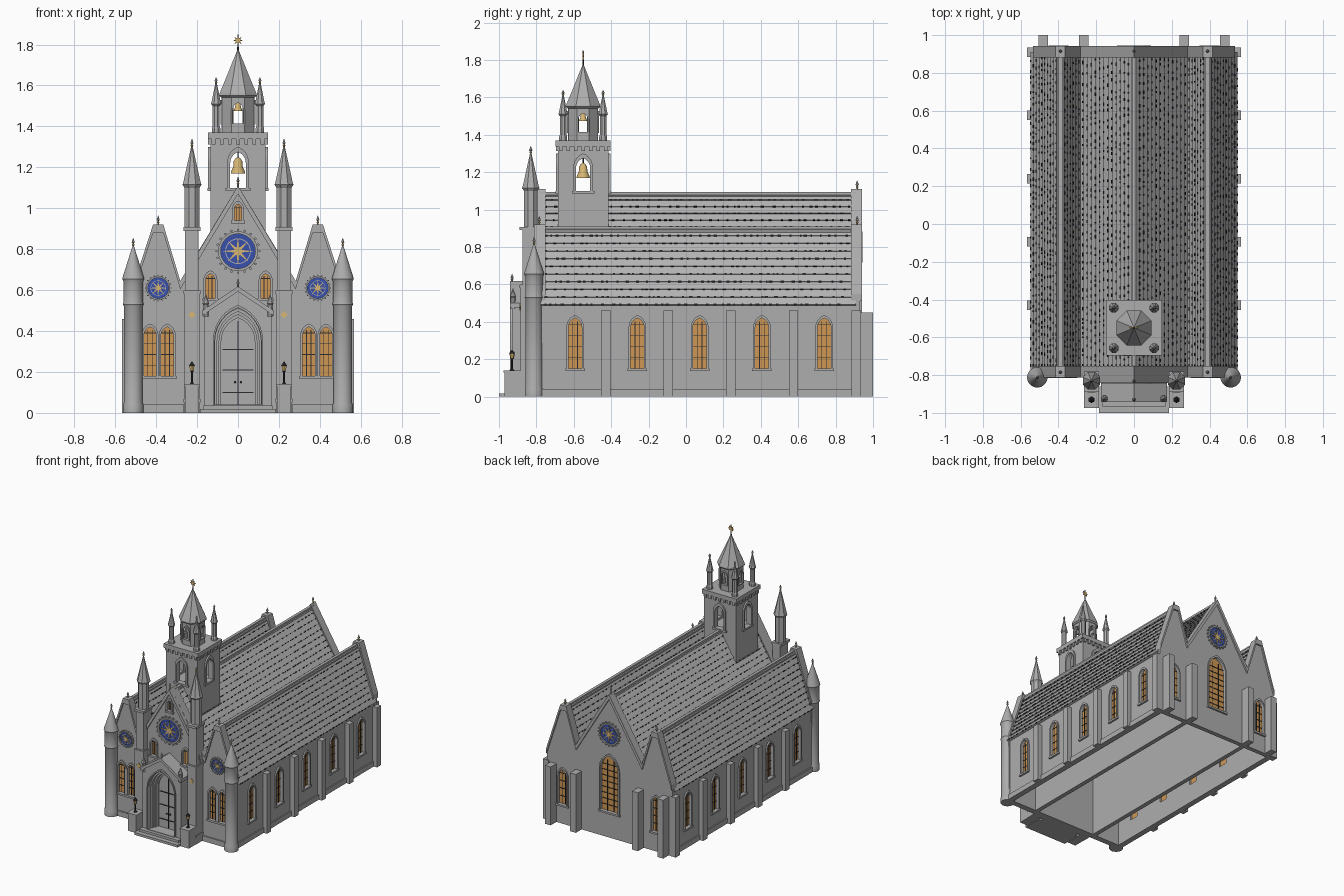
import bpy, bmesh, random
from math import sin, cos, pi, radians, hypot
from mathutils import Matrix, Vector

random.seed(4)
cube = bpy.data.objects.get("Cube")
if cube:
    bpy.data.objects.remove(cube, do_unlink=True)


def material(name, *rgb):
    m = bpy.data.materials.new(name)
    m.use_nodes = True
    m.diffuse_color = (*rgb, 1)
    m.node_tree.nodes["Principled BSDF"].inputs["Base Color"].default_value = (*rgb, 1)
    return m


STONE = material("grey stone", .42, .42, .42)
ROOF = material("roof slate", .45, .45, .45)
DARK = material("dark iron", .025, .025, .028)
GLASS = material("amber glass", .62, .31, .09)
BLUE = material("blue glass", .04, .08, .42)
GOLD = material("gold", .68, .47, .17)


def add(name, mesh, mat):
    mesh.materials.clear()
    mesh.materials.append(mat)
    ob = bpy.data.objects.new(name, mesh)
    bpy.context.collection.objects.link(ob)
    return ob


def boxes(name, matrices, mat):
    bm = bmesh.new()
    for m in matrices:
        bmesh.ops.create_cube(bm, size=1, matrix=m)
    me = bpy.data.meshes.new(name)
    bm.to_mesh(me)
    bm.free()
    return add(name, me, mat)


def box(name, x, y, z, mat=STONE):
    mid = Vector([(a + b) / 2 for a, b in (x, y, z)])
    size = [b - a for a, b in (x, y, z)]
    return boxes(name, [Matrix.Translation(mid) @ Matrix.Diagonal((*size, 1))], mat)


def plate(name, loops, face, out, depth, mat=STONE):
    """Flat outline with holes, extruded inward from `out` in front of a face (x, y, angle)."""
    cu = bpy.data.curves.new(name, 'CURVE')
    cu.dimensions, cu.fill_mode, cu.extrude = '2D', 'BOTH', depth / 2
    for loop in loops:
        sp = cu.splines.new('POLY')
        sp.points.add(len(loop) - 1)
        for p, (u, v) in zip(sp.points, loop):
            p.co = (u, v, 0, 1)
        sp.use_cyclic_u, sp.use_smooth = True, False
    tmp = bpy.data.objects.new(name, cu)
    bpy.context.collection.objects.link(tmp)
    me = bpy.data.meshes.new_from_object(tmp.evaluated_get(bpy.context.evaluated_depsgraph_get()))
    bpy.data.objects.remove(tmp)
    x, y, angle = face
    me.transform(Matrix.Translation((x, y, 0)) @ Matrix.Rotation(radians(angle), 4, 'Z')
                 @ Matrix.Translation((0, depth / 2 - out, 0)) @ Matrix.Rotation(pi / 2, 4, 'X'))
    return add(name, me, mat)


def lathe(name, profile, x, y, sides=8, mat=STONE, smooth=False):
    bm = bmesh.new()
    rings = [[bm.verts.new((x + r * cos(2 * pi * (i + .5) / sides), y + r * sin(2 * pi * (i + .5) / sides), z))
              for i in range(sides)] for r, z in profile]
    for a, b in zip(rings, rings[1:]):
        for i in range(sides):
            j = (i + 1) % sides
            bm.faces.new((a[i], a[j], b[j], b[i]))
    bm.faces.new(rings[0][::-1])
    bm.faces.new(rings[-1])
    me = bpy.data.meshes.new(name)
    bm.to_mesh(me)
    bm.free()
    if smooth:
        me.shade_smooth()
        me.set_sharp_from_angle(angle=radians(35))
    return add(name, me, mat)


def finial(x, y, z, h=.045):
    lathe("finial", [(.006, z - .02), (.004, z + h * .4), (.009, z + h * .5), (.001, z + h)], x, y, 6)
    lathe("finial_knob", [(.003, z + h * .1), (.008, z + h * .25), (.003, z + h * .4)], x, y, 6, GOLD)


def rect(u0, u1, v0, v1):
    return [(u0, v0), (u1, v0), (u1, v1), (u0, v1)]


def arch(w, z0, z1, u=0):
    side = [(1.5 * cos(i * .205) - .5, 1.5 * sin(i * .205)) for i in range(7)]
    s = z1 - 1.414 * w
    return ([(u - w, z0), (u + w, z0)] + [(u + w * a, s + w * b) for a, b in side]
            + [(u - w * a, s + w * b) for a, b in side[-2::-1]])


def circle(r, z, u=0, n=32, r2=None):
    return [(u + q * sin(2 * pi * i / n), z + q * cos(2 * pi * i / n))
            for i in range(n) for q in [r if i % 2 == 0 or r2 is None else r2]]


def window(face, out, u, w, z0, z1):
    """Recessed glass with lattice, moulded arch and sill; returns the wall opening."""
    hole = arch(w, z0, z1, u)
    plate("window_glass", [hole], face, out - .014, .008, GLASS)
    plate("window_arch", [arch(w + .011, z0 - .004, z1 + .016, u), hole], face, out + .01, .02)
    plate("window_sill", [rect(u - w - .016, u + w + .016, z0 - .014, z0)], face, out + .014, .014)
    for k in (-1, 1):
        c = u + k * w * .36
        plate("window_bar", [rect(c - .002, c + .002, z0, z1 - w * .5)], face, out - .01, .004, DARK)
    rows = max(2, round((z1 - z0) / .05))
    for k in range(1, rows):
        c = z0 + (z1 - w - z0) * k / (rows - 1)
        plate("window_crossbar", [rect(u - w, u + w, c - .002, c + .002)], face, out - .01, .004, DARK)
    return hole


def rose(face, out, u, z, r):
    plate("rose_glass", [circle(r, z, u)], face, out + .004, .005, BLUE)
    plate("rose_ring", [circle(r * 1.12, z, u), circle(r * .97, z, u)], face, out + .014, .016)
    plate("rose_tracery", [circle(r * .72, z, u), circle(r * .67, z, u)], face, out + .007, .005)
    plate("rose_star", [circle(r * .85, z, u, 16, r * .2)], face, out + .01, .008, GOLD)
    for x, y in circle(r * 1.2, z, u, 20):
        plate("rose_stud", [circle(r * .07, y, x, 6)], face, out + .012, .014)


def coping(top, face, out, depth, drop=.04):
    plate("gable_coping", [top + [(u, v - drop) for u, v in top[::-1]]], face, out, depth)


FRONT, NAVE, BACK = (0, -.8, 0), (0, -.83, 0), (0, .93, 180)
SIDES = (.53, 0, 90), (-.53, 0, -90)

# Gabled end walls
half = [(.535, .55), (.415, .92), (.365, .92), (.282, .645), (0, 1.11)]
top = half + [(-u, v) for u, v in half[-2::-1]]
outline = [(-.53, 0), (.53, 0)] + top
holes = [window(FRONT, 0, s * u, .03, .18, .42) for s in (1, -1) for u in (.43, .346)]
plate("front_wall", [outline] + holes, FRONT, 0, .035)
holes = [window(BACK, 0, s * .4, .037, .15, .42) for s in (1, -1)] + [window(BACK, 0, 0, .075, .2, .63)]
plate("back_wall", [outline] + holes, BACK, 0, .035)
for face in FRONT, BACK:
    coping(top, face, .012, .06)
rose(BACK, 0, 0, .8, .075)
for s in (1, -1):
    rose(FRONT, 0, s * .39, .61, .052)

# Nave front with its gable
holes = [window(NAVE, 0, s * .135, .023, .56, .68) for s in (1, -1)] + [window(NAVE, 0, 0, .018, .94, 1.02)]
gable = [(.26, .676), (0, 1.11), (-.26, .676)]
plate("nave_front", [[(-.26, 0), (.26, 0)] + gable] + holes, NAVE, 0, .04)
coping(gable, NAVE, .012, .06)
rose(NAVE, 0, 0, .79, .087)

# Side walls, inner walls, buttresses and plinths
for s, face in zip((1, -1), SIDES):
    holes = [window(face, 0, s * (.073 + k * .333), .036, .15, .42) for k in range(-2, 3)]
    plate("side_wall", [rect(-.93, .78, 0, .52) if s < 0 else rect(-.78, .93, 0, .52)] + holes, face, 0, .035)
    box("inner_wall", (s * .27 - .017, s * .27 + .017), (-.78, .92), (0, .6))
    box("plinth", (s * .5345 - .0045, s * .5345 + .0045), (-.78, .93), (0, .04))
    for k in range(5):
        y = -.43 + k * .335
        box("side_buttress", sorted((s * .52, s * .567)), (y - .025, y + .025), (0, .46))
    for x in (.265, .48):
        box("back_buttress", (s * x - .025, s * x + .025), (.91, 1), (0, .45))
    box("front_plinth", (s * .365 - .1, s * .365 + .1), (-.81, -.8), (0, .04))
    for x, z in ((.39, .92), (0, 1.11)):
        finial(s * x, .915, z)
    finial(s * .39, -.785, .92)
finial(0, -.83, 1.11)

# Stepped slate roofs with dark gaps under the slates
chips = []


def slope(low, high):
    a, b = Vector(low), Vector(high)
    d = (b - a).normalized()
    n = Vector((-d.y, d.x)) if d.x > 0 else Vector((d.y, -d.x))
    rows = round((b - a).length / .042)
    pts = []
    for i in range(rows):
        p = a.lerp(b, i / rows) + n * .008
        pts += [p, a.lerp(b, (i + 1) / rows)]
        y = -.75
        while y < .88:
            size = random.uniform(.008, .02)
            m = Matrix(((d.x, 0, n.x, p.x), (0, 1, 0, y), (d.y, 0, n.y, p.y), (0, 0, 0, 1)))
            chips.append(m @ Matrix.Diagonal((.007, size, .006, 1)))
            y += size + random.uniform(.01, .05)
    plate("slate_roof", [[tuple(p) for p in pts + [b - n * .02, a - n * .02]]], (0, -.78, 0), 0, 1.69, ROOF)


for s in (1, -1):
    slope((s * .54, .49), (s * .39, .9))
    slope((s * .285, .615), (s * .39, .9))
    slope((s * .285, .615), (0, 1.085))
boxes("slate_gaps", chips, DARK)
for x, z in ((-.39, .895), (0, 1.08), (.39, .895)):
    box("ridge_cap", (x - .011, x + .011), (-.78, .91), (z - .01, z + .014))

# Corner turrets, nave buttresses with spires, lantern pedestals
for s in (1, -1):
    x = s * .512
    lathe("corner_turret", [(.05, 0), (.05, .04), (.046, .05), (.046, .52), (.051, .53), (.047, .545), (.047, .64),
                            (.054, .655), (.05, .67), (.002, .82)], x, -.812, 24, STONE, True)
    finial(x, -.812, .81)
    x = s * .225
    box("nave_buttress", (x - .037, x + .037), (-.885, -.78), (0, .6))
    box("nave_buttress_upper", (x - .033, x + .033), (-.875, -.78), (.6, .9))
    for z in (.05, .58, .89):
        box("buttress_band", (x - .041, x + .041), (-.889, -.78), (z, z + .018))
    lathe("nave_spire", [(.04, .9), (.04, 1.1), (.05, 1.115), (.045, 1.13), (.002, 1.31)], x, -.83)
    finial(x, -.83, 1.295)
    plate("buttress_ornament", [circle(.02, .48, x, 8, .012)], (0, -.885, 0), .006, .008, GOLD)
    box("pedestal", (x - .035, x + .035), (-.97, -.885), (0, .135))
    box("pedestal_cap", (x - .04, x + .04), (-.975, -.885), (.13, .14))
    lathe("lamp_post", [(.014, .14), (.005, .15), (.005, .2), (.013, .205)], x, -.93, 6, DARK)
    lathe("lamp_light", [(.01, .205), (.014, .23)], x, -.93, 6, GOLD)
    lathe("lamp_cap", [(.018, .23), (.002, .25)], x, -.93, 6, DARK)

# Porch with nested arches, doors and steps
PORCH = (0, -.93, 0)
roofline = [(.165, .5), (0, .61), (-.165, .5)]
for k in range(4):
    plate("porch_arch", [[(-.165, 0), (.165, 0)] + roofline, arch(.112 - k * .01, .03, .51 - k * .015)],
          PORCH, -k * .025, .025)
plate("arch_moulding", [arch(.122, .04, .527), arch(.114, .03, .514)], PORCH, .01, .012)
coping([(.175, .5), (0, .618), (-.175, .5)], PORCH, .012, .11, .025)
plate("door", [arch(.086, .03, .468)], PORCH, -.085, .015)
plate("door_seam", [rect(-.002, .002, .04, .45)], PORCH, -.082, .004, DARK)
for z in (.1, .21, .31):
    plate("door_strap", [rect(-.075, .075, z - .003, z + .003)], PORCH, -.081, .005, DARK)
for s in (1, -1):
    plate("door_handle", [circle(.006, .15, s * .014, 8)], PORCH, -.077, .008, DARK)
    lathe("porch_pinnacle", [(.014, .47), (.014, .53), (.018, .535), (.001, .58)], s * .157, -.925)
finial(0, -.93, .615, .04)
box("lower_step", (-.185, .185), (-1, -.86), (0, .018))
box("upper_step", (-.168, .168), (-.965, -.84), (.018, .036))

# Bell tower
TY = -.55
for k in range(4):
    face = (0, TY, k * 90)
    hole = arch(.038, 1.1, 1.275)
    plate("tower_wall", [rect(-.135, .135, .84, 1.34), hole], face, .135, .03)
    plate("tower_arch", [arch(.052, 1.1, 1.3), hole], face, .146, .02)
    plate("tower_sill", [rect(-.06, .06, 1.085, 1.1)], face, .148, .02)
    for i in range(7):
        u = -.12 + i * .04
        plate("corbel", [rect(u - .009, u + .009, 1.312, 1.34)], face, .146, .015)
    x, y = .107 * (1 if k % 2 else -1), TY + .107 * (1 if k > 1 else -1)
    lathe("tower_pinnacle", [(.023, 1.365), (.023, 1.39), (.019, 1.4), (.019, 1.5), (.027, 1.51), (.024, 1.52),
                             (.002, 1.62)], x, y)
    finial(x, y, 1.605, .035)
box("tower_floor", (-.12, .12), (TY - .12, TY + .12), (1.07, 1.085))
box("tower_cornice", (-.147, .147), (TY - .147, TY + .147), (1.338, 1.37))
BELL = [(.036, 0), (.033, .012), (.024, .03), (.021, .06), (.013, .073), (.004, .078)]
lathe("bell", [(r, 1.17 + z) for r, z in BELL], 0, TY, 20, GOLD, True)
lathe("bell_rod", [(.004, 1.245), (.004, 1.34)], 0, TY, 6, DARK)
lathe("small_bell", [(r * .6, 1.475 + z * .6) for r, z in BELL], 0, TY, 16, GOLD, True)

# Octagonal lantern, main spire and star
for k in range(8):
    loops = [rect(-.034, .034, 1.37, 1.55)]
    if k % 2 == 0:
        loops.append(arch(.026, 1.415, 1.515))
        plate("lantern_arch", [arch(.033, 1.41, 1.528), loops[1]], (0, TY, k * 45), .086, .012)
    plate("lantern_wall", loops, (0, TY, k * 45), .08, .015)
lathe("main_spire", [(.088, 1.54), (.1, 1.55), (.098, 1.56), (.062, 1.64), (.003, 1.775)], 0, TY)
lathe("star_rod", [(.005, 1.75), (.003, 1.85)], 0, TY, 6, DARK)
plate("star", [circle(.024, 1.82, 0, 16, .011)], (0, TY, 0), .004, .008, GOLD)
